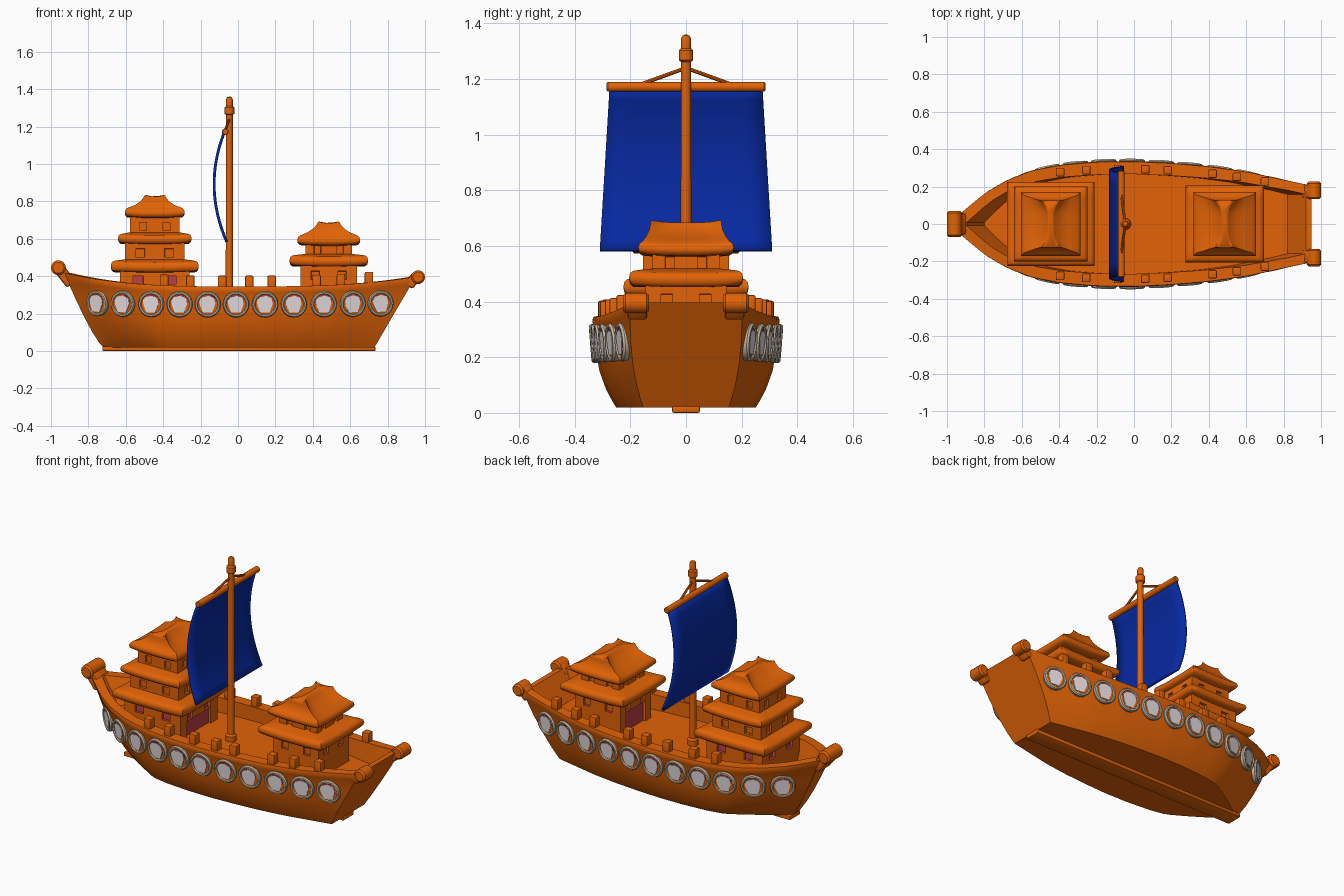
import bpy, bmesh, math
from mathutils import Vector, Matrix

if "Cube" in bpy.data.objects:
    bpy.data.objects.remove(bpy.data.objects["Cube"])


def material(name, rgb):
    m = bpy.data.materials.new(name)
    m.diffuse_color = (*rgb, 1)
    m.use_nodes = True
    m.node_tree.nodes["Principled BSDF"].inputs["Base Color"].default_value = m.diffuse_color
    return m


WOOD = material("orange wood", (0.76, 0.125, 0.002))
BLUE = material("blue sail", (0.002, 0.022, 0.36))
RIM = material("tan rim", (0.58, 0.47, 0.35))
PALE = material("pale face", (0.80, 0.74, 0.77))
RED = material("red", (0.52, 0.05, 0.06))


def finish(name, bm, mats, angle=35, normals=True):
    if normals:
        bmesh.ops.recalc_face_normals(bm, faces=bm.faces)
    me = bpy.data.meshes.new(name)
    bm.to_mesh(me)
    bm.free()
    for m in mats:
        me.materials.append(m)
    me.shade_smooth()
    me.set_sharp_from_angle(angle=math.radians(angle))
    ob = bpy.data.objects.new(name, me)
    bpy.context.collection.objects.link(ob)
    return ob


def loft(bm, rings, closed=True, caps=True):
    """Skin a list of point rings; returns vertex rows."""
    rows = [[bm.verts.new(p) for p in r] for r in rings]
    n = len(rows[0])
    for i, (a, b) in enumerate(zip(rows, rows[1:])):
        for j in range(n if closed else n - 1):
            k = (j + 1) % n
            bm.faces.new((a[j], a[k], b[k], b[j])).material_index = 0
    if caps:
        bm.faces.new(rows[0][::-1])
        bm.faces.new(rows[-1])
    return rows


def lathe(name, profile, mat, loc, direction=(0, 0, 1), n=20):
    bm = bmesh.new()
    rot = Vector((0, 0, 1)).rotation_difference(Vector(direction)).to_matrix()
    loft(bm, [[Vector(loc) + rot @ Vector((r * math.cos(2 * math.pi * k / n),
                                           r * math.sin(2 * math.pi * k / n), z))
               for k in range(n)] for r, z in profile])
    return finish(name, bm, [mat])


def rod(name, a, b, r, mat=WOOD, n=14):
    d = Vector(b) - Vector(a)
    L, e = d.length, r * 0.25
    return lathe(name, [(r - e, 0), (r, e), (r, L - e), (r - e, L)], mat, a, d, n)


def box(name, loc, size, mat=WOOD, tilt=0, bevel=0.006):
    bm = bmesh.new()
    bmesh.ops.create_cube(bm, size=1)
    bmesh.ops.scale(bm, vec=size, verts=bm.verts)
    bmesh.ops.bevel(bm, geom=bm.edges[:], offset=bevel, segments=2, affect='EDGES', profile=0.5)
    bmesh.ops.transform(bm, matrix=Matrix.Translation(loc) @ Matrix.Rotation(tilt, 4, 'Y'), verts=bm.verts)
    return finish(name, bm, [mat])


def interp(table, x):
    for (x0, y0), (x1, y1) in zip(table, table[1:]):
        if x <= x1:
            return y0 + (y1 - y0) * (x - x0) / (x1 - x0)
    return table[-1][1]


# Hull shape functions
BEAM = [(-.93, .055), (-.8, .165), (-.68, .235), (-.55, .285), (-.4, .315), (-.2, .332),
        (0, .335), (.2, .325), (.4, .308), (.6, .28), (.8, .237), (.95, .205)]
SIDE = [(0, 0.0), (.06, .15), (.2, .44), (.4, .72), (.65, .90), (.87, .93), (.9, 1.0), (.97, 1.02), (1, .98)]
DECK = 0.26


def sheer(x):
    return .345 + (.075 if x < 0 else .05) * abs(x / .94) ** 3


def hull_point(u, f):
    xt, xb = -.93 + 1.88 * u, -.72 + 1.45 * u
    w = interp(BEAM, xt)
    base = .35 + .4 * min(1, u / .22) ** .7
    return Vector((xb + (xt - xb) * f ** (.8 if u < .5 else 1),
                   w * (base + (1 - base) * interp(SIDE, f)), .02 + (sheer(xt) - .02) * f))


def inner_point(u, z):
    p = hull_point(u, 1)
    y = min(p.y * .80, p.y - .045)
    if z is None:
        return Vector((-.895 + 1.815 * u, y, p.z))
    return Vector((-.80 + 1.62 * u, y, z))


# Hull: outer skin, inner bulwark with deck, and the rail between them
bm = bmesh.new()
N = 40
outer, inner = [], []
for i in range(N + 1):
    u = i / N
    half = [hull_point(u, f) for f, _ in SIDE]
    flip = Vector((1, -1, 1))
    outer.append([p * flip for p in half[::-1]] + half)
    half = [inner_point(u, DECK), inner_point(u, None)]
    inner.append([p * flip for p in half[::-1]] + half)
o, n = loft(bm, outer, closed=False), loft(bm, inner, closed=False)
for k in (0, -1):
    for a, b in zip(range(N), range(1, N + 1)):
        bm.faces.new((o[a][k], o[b][k], n[b][k], n[a][k]))
    bm.faces.new((o[k][0], o[k][-1], n[k][-1], n[k][0]))
finish("hull", bm, [WOOD], 40)
box("keel", (.005, 0, .0125), (1.46, .1, .025))

# Bow post and stern horns
box("bow_post", (-.925, 0, .40), (.06, .115, .11), tilt=math.radians(-38), bevel=.012)
rod("bow_knob", (-.96, -.07, .445), (-.96, .07, .445), .04)
for s in (-1, 1):
    box("stern_horn", (.933, s * .175, .375), (.055, .07, .07), tilt=math.radians(38), bevel=.012)
    rod("stern_knob", (.963, s * .18 - .047, .395), (.963, s * .18 + .047, .395), .037)
    # Blocks along the rail
    for x in (-.395, -.255, -.085, .06, .18, .42, .55, .70):
        box("rail_block", (x, s * interp(BEAM, x) * .88, sheer(x) + .02), (.045, .045, .075))

# Round shield: tan rim, wooden centre, pale painted plate with a red edge
bm = bmesh.new()
RINGS = [(.067, -.014), (.07, .004), (.065, .012), (.057, .012), (.053, .006)]
loft(bm, [[(r * math.cos(k * math.pi / 12), r * math.sin(k * math.pi / 12), z) for k in range(24)]
          for r, z in RINGS])
bm.faces.ensure_lookup_table()
bm.faces[-1].material_index = 1
RED_EDGE = [(-.040, .030), (-.015, .049), (.02, .048), (.044, .024), (.039, -.008), (.025, -.036), (-.018, -.036), (-.036, -.01)]
WHITE = [(-.045, .018), (-.032, .037), (.004, .046), (.034, .035), (.041, .004), (.024, -.044), (-.025, -.044), (-.041, -.006)]
for pts, z, mi in ((RED_EDGE, .008, 3), (WHITE, .010, 2)):
    first = len(bm.faces)
    loft(bm, [[(x, y, h) for x, y in pts] for h in (.005, z)])
    bm.faces.ensure_lookup_table()
    for f in bm.faces[first:]:
        f.material_index = mi
shield = finish("shield", bm, [RIM, WOOD, PALE, RED])
mesh = shield.data
bpy.data.objects.remove(shield)
for x in (-.75, -.615, -.465, -.315, -.166, -.016, .14, .294, .455, .61, .76):
    f = (.25 - .02) / (sheer(x) - .02)
    a, b = hull_point(0, f).x, hull_point(1, f).x
    u = (x - a) / (b - a)
    p = hull_point(u, f)
    du = hull_point(u + .03, f) - hull_point(u - .03, f)
    dz = hull_point(u, f + .15) - hull_point(u, f - .15)
    for s in (-1, 1):
        t = Vector((du.x, du.y * s, du.z)).normalized()
        up = Vector((0, dz.y * s, dz.z)).normalized()
        t = t if s < 0 else -t
        nor = t.cross(up).normalized()
        up = nor.cross(t)
        ob = bpy.data.objects.new("shield", mesh)
        bpy.context.collection.objects.link(ob)
        rot = Matrix((t, up, nor)).transposed().to_4x4()
        ob.matrix_world = Matrix.Translation(Vector((p.x, p.y * s, p.z)) + nor * .005) @ rot


# Towers
def rect(cx, hx, hy, z, cuts, lift=0, waist=1):
    """Rectangle ring with extra points, raised corners and optional narrow middle."""
    pts = []
    for (ax, ay), (bx, by) in (((-1, -1), (1, -1)), ((1, -1), (1, 1)), ((1, 1), (-1, 1)), ((-1, 1), (-1, -1))):
        for c in cuts[:-1]:
            t = (c + 1) / 2
            x, y = ax + (bx - ax) * t, ay + (by - ay) * t
            w = waist + (1 - waist) * abs(y) ** 4
            pts.append((cx + x * hx * w, y * hy, z + lift * abs(x * y) ** 3))
    return pts


EVEN = [-1 + k / 4 for k in range(9)]
PANES = [-1, -.64, -.32, .32, .64, 1]


def wall(name, cx, hx, hy, z0, z1, win, pane, door=0):
    bm = bmesh.new()
    loft(bm, [rect(cx, hx, hy, z, PANES) for z in (z0, win - .024, win + .024, z1)])
    bmesh.ops.recalc_face_normals(bm, faces=bm.faces)
    panes, doors = [], []
    for f in bm.faces:
        c = f.calc_center_median()
        if abs(f.normal.z) > .5:
            continue
        v = c.y / hy if abs(f.normal.x) > .5 else (c.x - cx) / hx
        if abs(c.z - win) < .01 and .3 < abs(v) < .65:
            panes.append(f)
        elif door and f.normal.x * door > .5 and abs(v) < .65 and c.z < win - .03:
            doors.append(f)
    bmesh.ops.inset_individual(bm, faces=panes, thickness=.003, depth=0)
    bmesh.ops.inset_individual(bm, faces=panes, thickness=.001, depth=-.014)
    if doors:
        bmesh.ops.inset_region(bm, faces=doors, thickness=.002, depth=-.014)
        # Red sills below the lower windows
        bm.normal_update()
        for f in bm.faces:
            if f.normal.z > .9 and f.calc_center_median().z < z1 - .01:
                f.material_index = 1
    for f in panes + doors:
        f.material_index = pane if f in panes else 1
    finish(name, bm, [WOOD, RED], 30, normals=False)


def eave(name, cx, hx, hy, z, h, top):
    """Pillow-edged skirt roof, closing at the wall size given by top."""
    bm = bmesh.new()
    steps = [(-.05, 0), (-.015, .02), (-.004, .2), (0, .5), (-.004, .8), (-.015, .95), (-.03, 1)]
    rings = [rect(cx, hx + d, hy + d, z + h * k, EVEN, .006) for d, k in steps]
    rings.append(rect(cx, top[0], top[1], z + h + .012, EVEN))
    loft(bm, rings)
    finish(name, bm, [WOOD], 50)


def crown(name, cx, hx, hy, z, top):
    """Concave hipped roof with a ridge narrowed in the middle."""
    bm = bmesh.new()
    steps = [(-.05, 0), (-.014, .004), (-.003, .014), (0, .026), (-.004, .04), (-.016, .05)]
    rings = [rect(cx, hx + d, hy + d, z + k, EVEN, .006) for d, k in steps]
    H = top - z
    for fx, fy, k, w in ((.66, .83, .56, .92), (.48, .77, .72, .7), (.38, .745, .88, .45), (.35, .74, .97, .3), (.31, .72, 1, .25)):
        rings.append(rect(cx, hx * fx, hy * fy, z + H * k - .006, EVEN, .008, w))
    loft(bm, rings)
    finish(name, bm, [WOOD], 50)


F, A = -.445, .485
wall("fore_lower_wall", F, .185, .175, DECK - .01, .45, .38, 1, door=1)
eave("fore_lower_eave", F, .235, .225, .42, .058, (.16, .16))
wall("fore_middle_wall", F, .16, .155, .46, .60, .525, 0)
eave("fore_middle_eave", F, .197, .20, .572, .05, (.135, .13))
wall("fore_upper_wall", F, .132, .125, .60, .73, .665, 0)
crown("fore_crown", F, .16, .17, .71, .832)
wall("aft_lower_wall", A, .15, .145, DECK - .01, .48, .405, 0, door=-1)
eave("aft_lower_eave", A, .21, .205, .452, .055, (.125, .12))
wall("aft_upper_wall", A, .125, .12, .49, .59, .54, 0)
crown("aft_crown", A, .168, .172, .562, .69)

# Mast, yard and stays
MX = -.046
lathe("mast", [(.03, DECK - .01), (.03, .29), (.02, .30), (.018, 1.262), (.026, 1.268), (.026, 1.302),
               (.018, 1.31), (.018, 1.345), (.013, 1.356), (.004, 1.36)], WOOD, (MX, 0, 0))
rod("yard", (-.068, -.285, 1.172), (-.068, .285, 1.172), .018)
for s in (-1, 1):
    rod("stay", (MX, 0, 1.24), (-.068, s * .16, 1.182), .007, n=8)

# Billowing sail
bm = bmesh.new()
rings = []
for i in range(17):
    t = i / 16
    x = -.075 + .015 * t - .24 * t * (1 - t)
    rings.append([(x, (.275 + .035 * t) * v, 1.165 - .582 * t) for v in EVEN])
loft(bm, rings, closed=False, caps=False)
sail = finish("sail", bm, [BLUE], 40)
mod = sail.modifiers.new("thickness", 'SOLIDIFY')
mod.thickness = .015
mod.offset = 0
